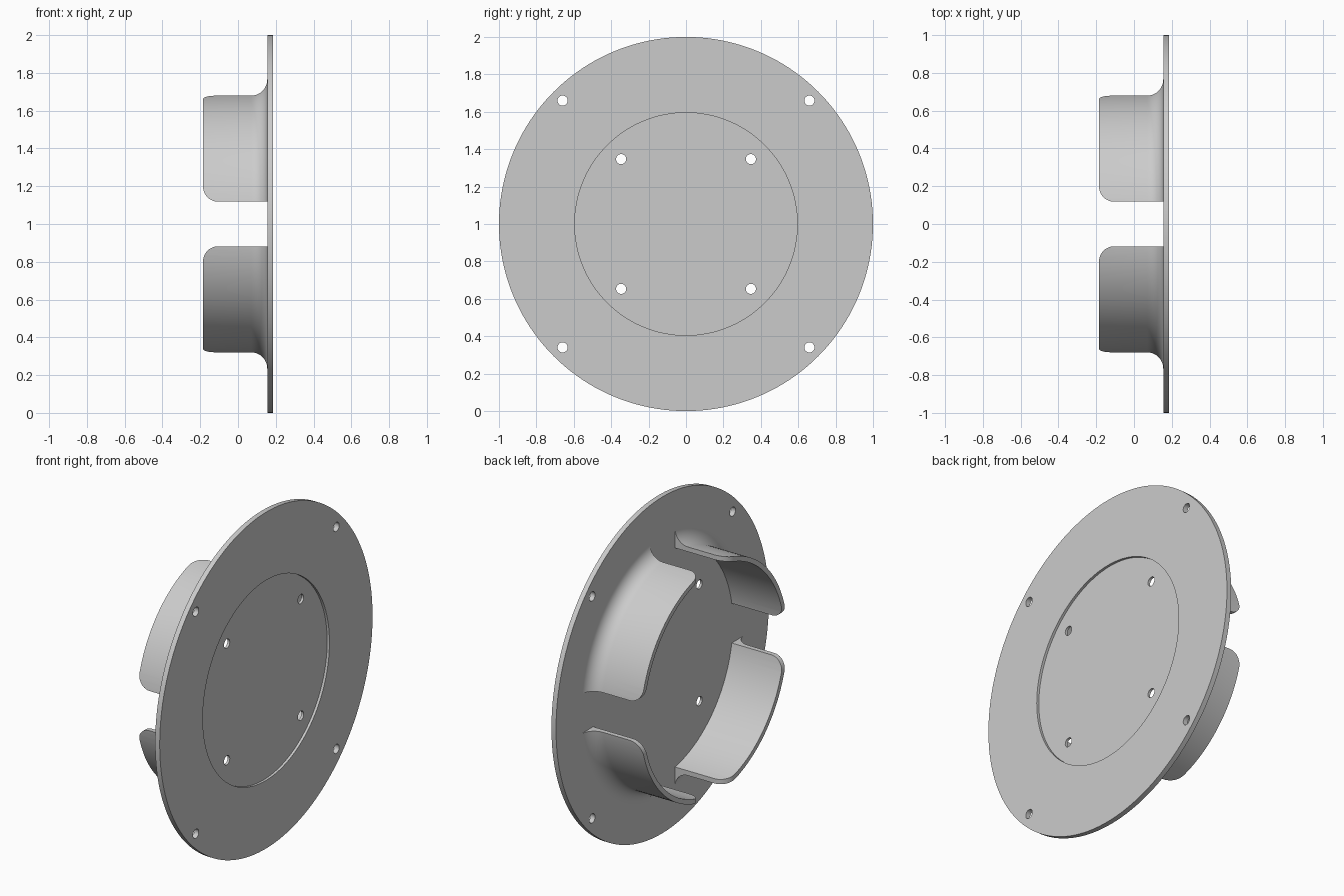
import bpy, bmesh, math
from mathutils import Matrix, Vector

if "Cube" in bpy.data.objects:
    bpy.data.objects.remove(bpy.data.objects["Cube"], do_unlink=True)

FRONT, BACK, TIP = 0.185, 0.155, -0.185   # plate faces and wall tip along x
R_OUT, R_IN, FILLET = 0.69, 0.662, 0.085  # wall radii and flare at its foot
SLOT, CORNER = 0.118, 0.08                # half slot width, tab corner radius
CENTRE = Matrix.Translation((0, 0, 1))

grey = bpy.data.materials.new("light grey")
grey.use_nodes = True
colour = (0.6, 0.6, 0.6, 1)
grey.diffuse_color = colour
grey.node_tree.nodes["Principled BSDF"].inputs["Base Color"].default_value = colour


def finish(bm, name):
    bmesh.ops.recalc_face_normals(bm, faces=bm.faces)
    mesh = bpy.data.meshes.new(name)
    bm.to_mesh(mesh)
    bm.free()
    mesh.materials.append(grey)
    obj = bpy.data.objects.new(name, mesh)
    bpy.context.collection.objects.link(obj)
    return obj


def add_disc(bm, radius, x0, x1, y=0, z=0, sides=32):
    """Cylinder lying along x."""
    place = CENTRE @ Matrix.Translation(((x0 + x1) / 2, y, z)) @ Matrix.Rotation(math.pi / 2, 4, 'Y')
    bmesh.ops.create_cone(bm, cap_ends=True, segments=sides, radius1=radius,
                          radius2=radius, depth=x1 - x0, matrix=place)


def cut(obj, cutter):
    cutter.hide_render = True
    mod = obj.modifiers.new("cut", 'BOOLEAN')
    mod.operation, mod.solver, mod.object = 'DIFFERENCE', 'EXACT', cutter
    bpy.ops.object.select_all(action='DESELECT')
    bpy.context.view_layer.objects.active = obj
    obj.select_set(True)
    bpy.ops.object.modifier_apply(modifier=mod.name)
    bpy.data.objects.remove(cutter, do_unlink=True)


def arc(cx, cr, radius, start, end, steps=10):
    angles = [math.radians(start + (end - start) * i / steps) for i in range(steps + 1)]
    return [(cx + radius * math.cos(a), cr + radius * math.sin(a)) for a in angles]


# Round plate with a shallow recess and two sets of four holes
bm = bmesh.new()
add_disc(bm, 1, BACK, FRONT, sides=160)
plate = finish(bm, "round_plate")

bm = bmesh.new()
add_disc(bm, 0.595, FRONT - 0.015, FRONT + 0.1, sides=128)
cut(plate, finish(bm, "recess_cutter"))

bm = bmesh.new()
for offset, radius in ((0.66, 0.027), (0.347, 0.027)):
    for sy in (-1, 1):
        for sz in (-1, 1):
            add_disc(bm, radius, 0, 0.3, sy * offset, sz * offset)
cut(plate, finish(bm, "hole_cutter"))

# Ring wall with a flared foot, turned around the x axis
foot = BACK + 0.004
profile = [(TIP, R_IN), (TIP, R_OUT)]
profile += arc(BACK - FILLET, R_OUT + FILLET, FILLET, -90, 0)
profile += [(foot, R_OUT + FILLET), (foot, R_IN)]
bm = bmesh.new()
verts = [bm.verts.new((x, 0, 1 + r)) for x, r in profile]
edges = [bm.edges.new((verts[i - 1], verts[i])) for i in range(len(verts))]
bmesh.ops.spin(bm, geom=verts + edges, cent=(0, 0, 1), axis=(1, 0, 0),
               angle=math.tau, steps=128, use_merge=True)
bmesh.ops.remove_doubles(bm, verts=bm.verts, dist=0.0001)
wall = finish(bm, "wall_tabs")

# Two crossing slots split the ring into four tabs with rounded corners
half = arc(TIP + CORNER, SLOT + CORNER, CORNER, 180, 270)
half = [(TIP - 0.1, SLOT + CORNER)] + half + [(0.3, SLOT)]
outline = half + [(x, -t) for x, t in reversed(half)]
for name, turn in (("slot_cutter_y", 0), ("slot_cutter_z", math.pi / 2)):
    bm = bmesh.new()
    face = bm.faces.new([bm.verts.new((x, -1.2, t)) for x, t in outline])
    new = bmesh.ops.extrude_face_region(bm, geom=[face])["geom"]
    bmesh.ops.translate(bm, vec=Vector((0, 2.4, 0)),
                        verts=[g for g in new if isinstance(g, bmesh.types.BMVert)])
    bm.transform(CENTRE @ Matrix.Rotation(turn, 4, 'X'))
    cut(wall, finish(bm, name))

# Smooth the curved faces, keep hard edges
for obj in (plate, wall):
    bpy.ops.object.select_all(action='DESELECT')
    bpy.context.view_layer.objects.active = obj
    obj.select_set(True)
    bpy.ops.object.shade_smooth_by_angle(angle=math.radians(30))
